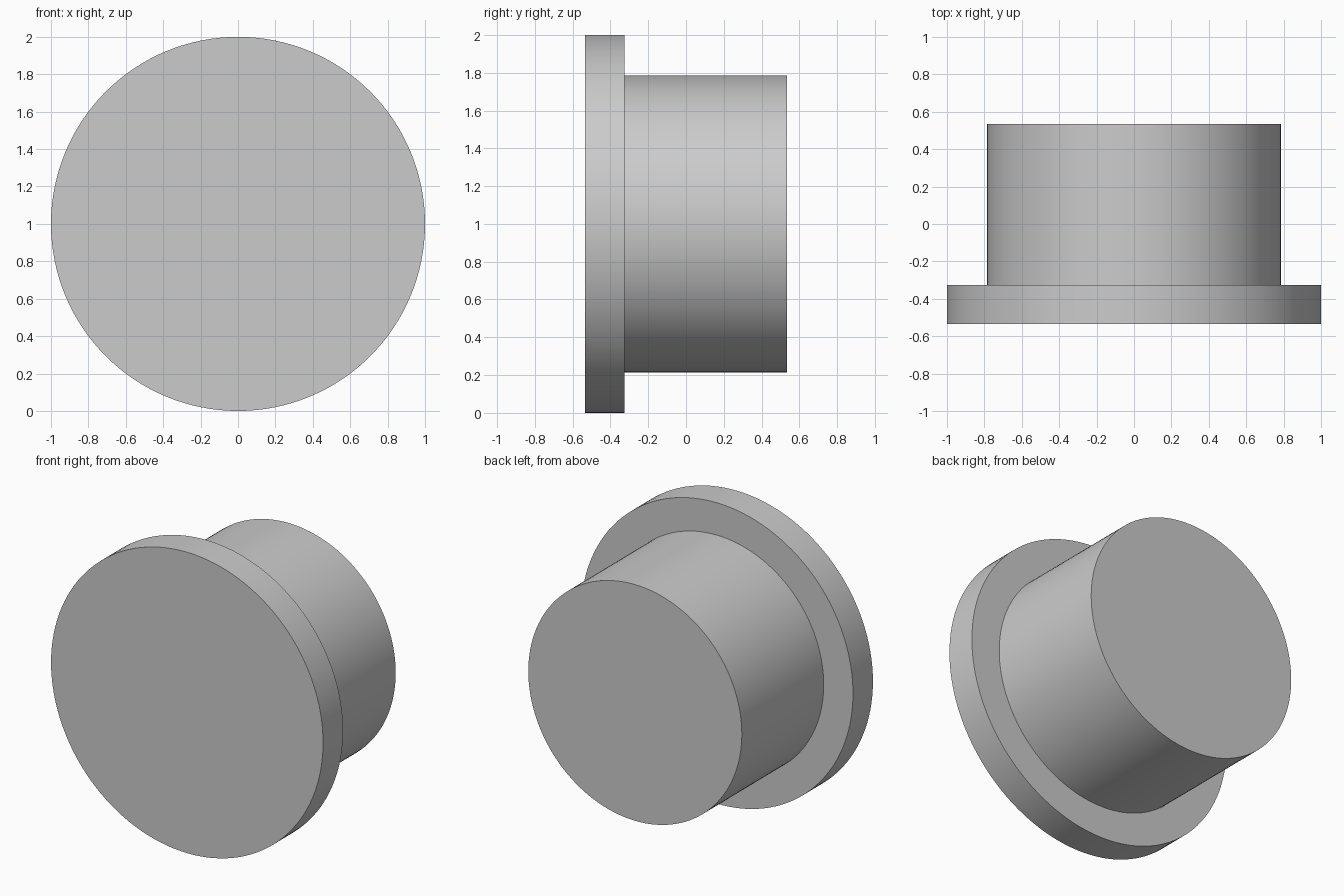
import bpy
from math import pi

cube = bpy.data.objects.get("Cube")
if cube:
    bpy.data.objects.remove(cube, do_unlink=True)

GREY = (0.6, 0.6, 0.6, 1.0)
grey = bpy.data.materials.new("plain grey")
grey.use_nodes = True
grey.diffuse_color = GREY
grey.node_tree.nodes["Principled BSDF"].inputs["Base Color"].default_value = GREY

FRONT, STEP, BACK = -0.535, -0.325, 0.535
AXIS_HEIGHT = 1.0


def disc(name, radius, y_front, y_back):
    """Smooth-sided solid cylinder lying along y."""
    bpy.ops.mesh.primitive_cylinder_add(
        vertices=128, radius=radius, depth=y_back - y_front,
        location=(0, (y_front + y_back) / 2, AXIS_HEIGHT),
        rotation=(pi / 2, 0, 0))
    part = bpy.context.object
    part.name = name
    part.data.materials.append(grey)
    bpy.ops.object.shade_smooth_by_angle()
    return part


# Wide front flange and the narrower plug body behind it
disc("flange", 1.0, FRONT, STEP)
disc("plug_body", 0.785, STEP, BACK)
